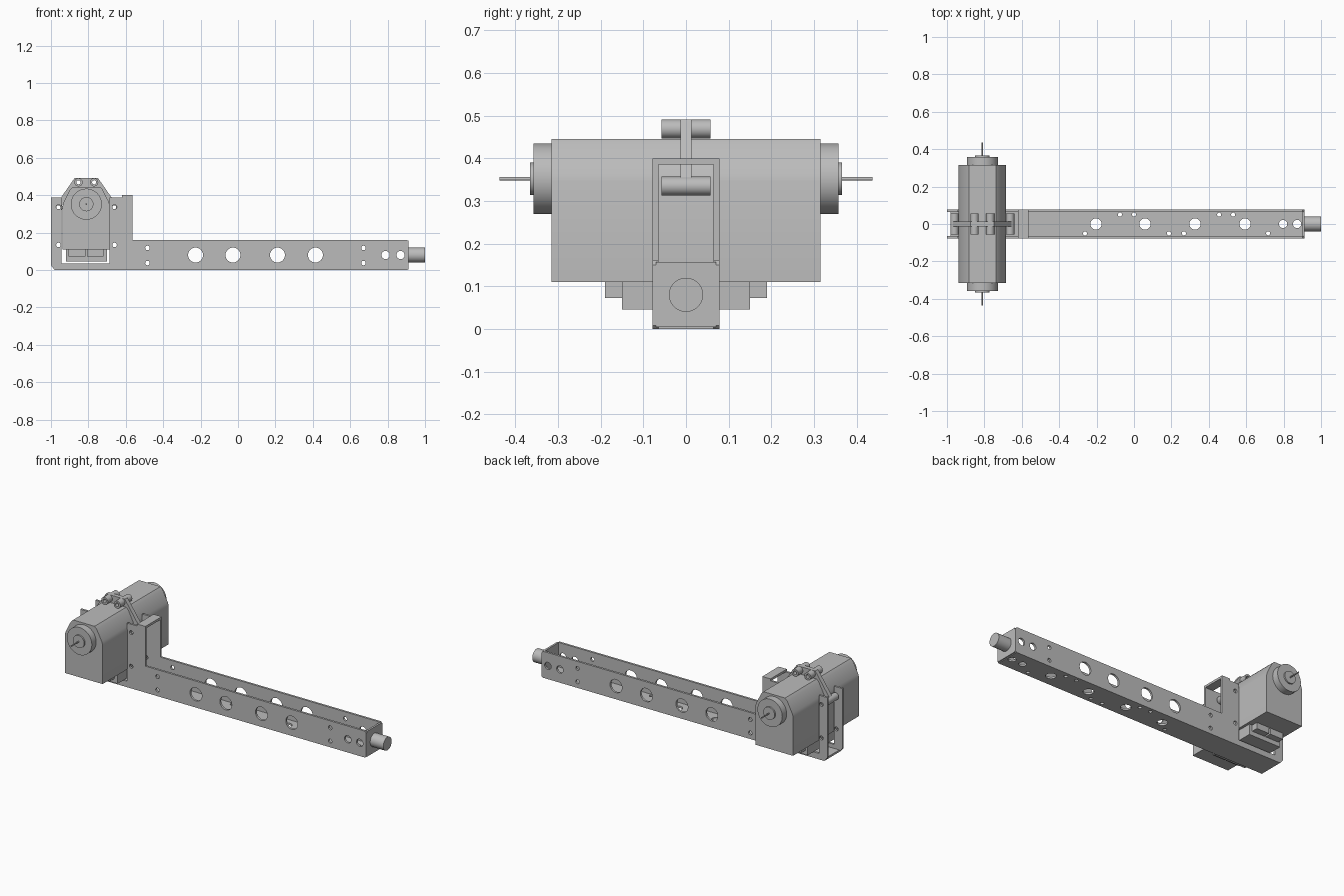
import bpy, bmesh, math
from mathutils import Matrix

cube = bpy.data.objects.get("Cube")
if cube:
    bpy.data.objects.remove(cube, do_unlink=True)

grey = bpy.data.materials.new("plain_grey")
grey.use_nodes = True
COLOUR = (0.5, 0.5, 0.5, 1)
grey.diffuse_color = COLOUR
grey.node_tree.nodes["Principled BSDF"].inputs["Base Color"].default_value = COLOUR


def finish(obj):
    """Weld, smooth the round surfaces and colour one part."""
    bm = bmesh.new()
    bm.from_mesh(obj.data)
    bmesh.ops.remove_doubles(bm, verts=bm.verts, dist=0.0002)
    bmesh.ops.recalc_face_normals(bm, faces=bm.faces)
    bm.to_mesh(obj.data)
    bm.free()
    obj.data.materials.clear()
    obj.data.materials.append(grey)
    bpy.ops.object.select_all(action='DESELECT')
    obj.select_set(True)
    bpy.context.view_layer.objects.active = obj
    bpy.ops.object.shade_smooth_by_angle(angle=math.radians(30))


def circle(x, y, r, n=32):
    return [(x + r * math.cos(2 * math.pi * i / n),
             y + r * math.sin(2 * math.pi * i / n)) for i in range(n)]


def plate(name, loops, half, offset=0, upright=True):
    """Extrude an outline with holes, along y if upright, otherwise along z."""
    curve = bpy.data.curves.new(name, 'CURVE')
    curve.dimensions = '2D'
    curve.fill_mode = 'BOTH'
    curve.extrude = half
    for loop in loops:
        spline = curve.splines.new('POLY')
        spline.points.add(len(loop) - 1)
        for point, (x, y) in zip(spline.points, loop):
            point.co = (x, y, 0, 1)
        spline.use_cyclic_u = True
    obj = bpy.data.objects.new(name, curve)
    bpy.context.collection.objects.link(obj)
    bpy.ops.object.select_all(action='DESELECT')
    obj.select_set(True)
    bpy.context.view_layer.objects.active = obj
    bpy.ops.object.convert(target='MESH')
    obj = bpy.context.view_layer.objects.active
    if upright:
        obj.data.transform(Matrix.Rotation(math.pi / 2, 4, 'X'))
        obj.data.transform(Matrix.Translation((0, offset, 0)))
    else:
        obj.data.transform(Matrix.Translation((0, 0, offset)))
    finish(obj)
    return obj


def box(name, x0, x1, y, z0, z1):
    return plate(name, [[(x0, z0), (x1, z0), (x1, z1), (x0, z1)]], y)


# Channel side walls, with the motor cutout, the tall posts and the holes
wall = [(-.98, 0), (.904, 0), (.912, .008), (.912, .15), (.902, .16),
        (-.565, .16), (-.565, .4), (-.62, .4), (-.62, .388), (-.687, .388),
        (-.687, .036), (-.943, .036), (-.943, .388), (-1, .388), (-1, .025)]
holes = [circle(x, .08, .04) for x in (-.227, -.027, .211, .414)]
holes += [circle(x, .08, .022) for x in (.789, .869)]
holes += [circle(x, z, .012) for x in (-.484, .671) for z in (.037, .118)]
holes += [circle(x, z, .012) for x in (-.96, -.66) for z in (.134, .337)]
for side, y in (("right", -.0715), ("left", .0715)):
    plate(side + "_channel_wall", [wall] + holes, .0065, y)

# Channel floor with its own holes
floor = [(-.98, -.07), (.904, -.07), (.904, .07), (-.98, .07)]
holes = [circle(x, 0, .03) for x in (-.203, .059, .326, .594)]
holes += [circle(x, 0, .022) for x in (.797, .872)]
holes += [circle(x, .05, .011) for x in (-.075, 0, .455, .53)]
holes += [circle(x, -.05, .011) for x in (-.262, .187, .267, .717)]
plate("channel_floor", [floor] + holes, .006, .006, upright=False)

# Closed channel end, post bridge and end rod
box("channel_end", .9, .912, .07, .004, .157)
box("post_bridge", -.62, -.565, .07, .386, .4)
bpy.ops.mesh.primitive_cylinder_add(vertices=48, radius=.04, depth=.1,
                                    location=(.95, 0, .08), rotation=(0, math.pi / 2, 0))
rod = bpy.context.object
rod.name = "end_rod"
finish(rod)

# Motor housing with sloping shoulders
half_profile = [(.126, .11), (.126, .345), (.12, .365), (.087, .43), (.072, .445)]
CX = -.811
profile = [(CX + x, z) for x, z in half_profile]
profile += [(CX - x, z) for x, z in reversed(half_profile)]
plate("motor_housing", [profile], .315)

# Bearing caps, collars and thin shafts at both ends
for side, s in (("right", -1), ("left", 1)):
    for part, r, y0, y1 in (("motor_cap", .083, .31, .357),
                            ("motor_collar", .038, .35, .366),
                            ("motor_shaft", .004, .36, .437)):
        plate(side + "_" + part, [circle(CX, .352, r, 48)], (y1 - y0) / 2, s * (y0 + y1) / 2)

# Connector blocks below the motor
box("lower_connector", -.919, -.7, .15, .045, .112)
box("back_terminal", -.906, -.816, .19, .072, .112)
box("front_terminal", -.806, -.72, .19, .072, .112)

# Clamp strap over the motor and its hollow bosses
strap = [(-.972, .35), (-.874, .491), (-.748, .491), (-.65, .35),
         (-.685, .35), (-.75, .44), (-.872, .44), (-.937, .35)]
bosses = [(-.853, .469), (-.769, .469), (-.96, .335), (-.662, .335)]
plate("clamp_strap", [strap] + [circle(x, z, .011) for x, z in bosses[:2]], .013)
for i, (x, z) in enumerate(bosses):
    plate("clamp_boss_%d" % (i + 1), [circle(x, z, .022), circle(x, z, .011)], .057)
